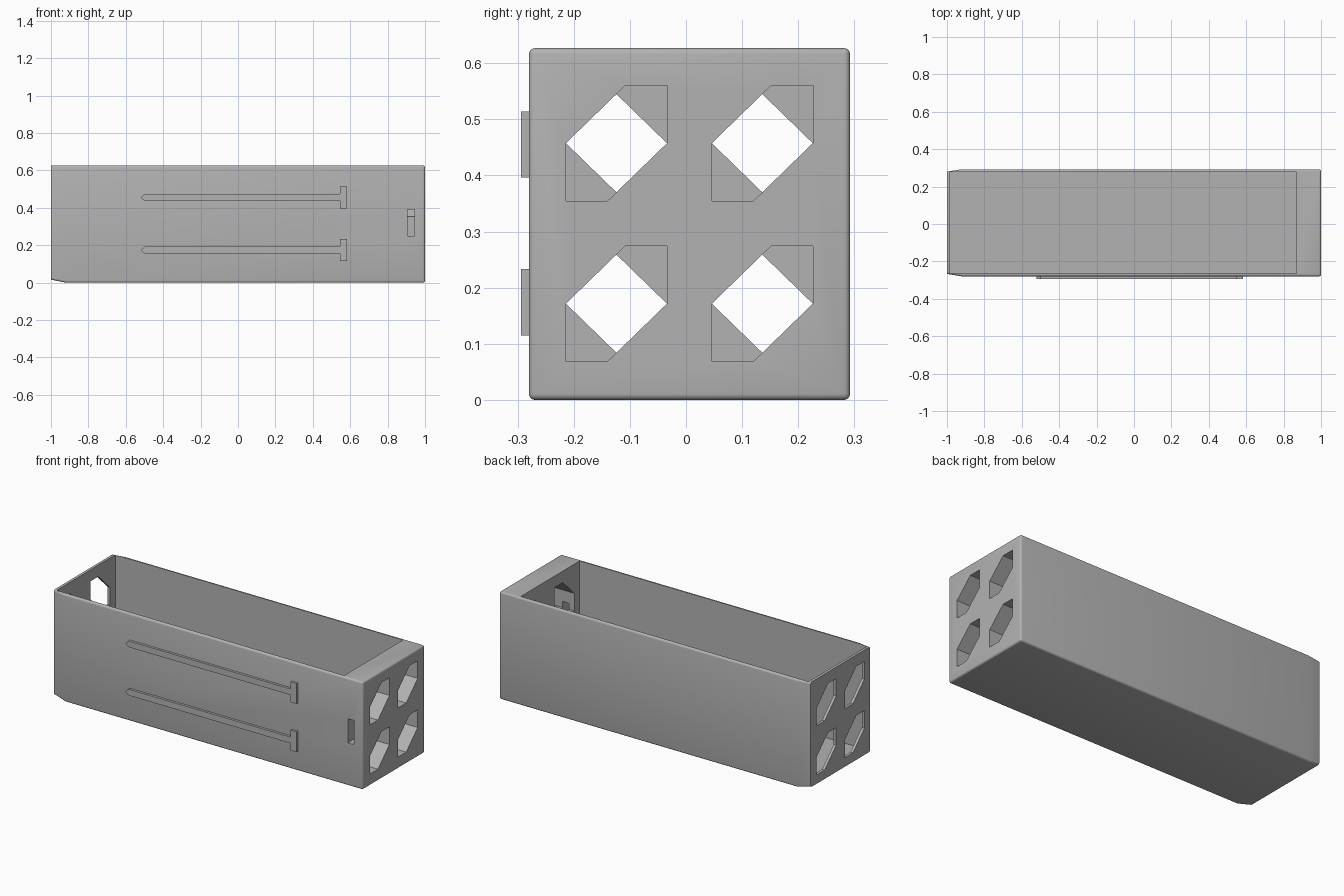
import bpy, bmesh

if "Cube" in bpy.data.objects:
    bpy.data.objects.remove(bpy.data.objects["Cube"])

grey = bpy.data.materials.new("plain_grey")
grey.diffuse_color = (0.45, 0.45, 0.45, 1)
grey.use_nodes = True
grey.node_tree.nodes["Principled BSDF"].inputs["Base Color"].default_value = grey.diffuse_color


def add_object(name, bm):
    bmesh.ops.recalc_face_normals(bm, faces=bm.faces[:])
    mesh = bpy.data.meshes.new(name)
    bm.to_mesh(mesh)
    bm.free()
    mesh.materials.append(grey)
    obj = bpy.data.objects.new(name, mesh)
    bpy.context.collection.objects.link(obj)
    return obj


def loft(bm, rings):
    """Skin a row of matching closed rings and cap both ends."""
    loops = [[bm.verts.new(p) for p in ring] for ring in rings]
    n = len(loops[0])
    for a, b in zip(loops, loops[1:]):
        for i in range(n):
            j = (i + 1) % n
            bm.faces.new((a[i], a[j], b[j], b[i]))
    bm.faces.new(loops[0])
    bm.faces.new(loops[-1][::-1])


def section(x, y0, y1, z0, z1):
    return [(x, y0, z0), (x, y1, z0), (x, y1, z1), (x, y0, z1)]


def box(name, x0, x1, y0, y1, z0, z1):
    bm = bmesh.new()
    loft(bm, [section(x, y0, y1, z0, z1) for x in (x0, x1)])
    return add_object(name, bm)


# Outer body, tapered at the left end, with rounded edges elsewhere
bm = bmesh.new()
loft(bm, [section(-1, -0.267, 0.28, 0.016, 0.627),
          section(-0.92, -0.28, 0.2925, 0.0, 0.627),
          section(1, -0.28, 0.2925, 0.0, 0.627)])
bm.edges.ensure_lookup_table()
rounded = []
for e in bm.edges:
    xs = sorted(v.co.x for v in e.verts)
    if xs[1] - xs[0] > 0.01 or xs[0] > 0.99:
        rounded.append(e)
bmesh.ops.bevel(bm, geom=rounded, offset=0.011, segments=4, profile=0.5,
                affect='EDGES')
body = add_object("tray_body", bm)

# Cutters: open cavity and side slot
cutters = [box("cavity_cutter", -0.984, 0.87, -0.264, 0.277, 0.022, 0.8),
           box("slot_cutter", 0.905, 0.945, -0.35, -0.15, 0.25, 0.39)]

# Cutters: slanted six-sided holes, leaning opposite ways at the two ends
HEX = [(0.016, 0.103), (0.09, 0.103), (0.09, 0.0),
       (-0.016, -0.103), (-0.09, -0.103), (-0.09, 0.0)]
for x0, x1, lean in ((-1.1, -0.9, -1), (0.8, 1.1, 1)):
    for cy in (-0.124, 0.136):
        for cz in (0.1715, 0.4575):
            bm = bmesh.new()
            loft(bm, [[(x, cy + lean * y, cz + z) for y, z in HEX]
                      for x in (x0, x1)])
            cutters.append(add_object("hole_cutter", bm))

bpy.context.view_layer.objects.active = body
body.select_set(True)
for cutter in cutters:
    mod = body.modifiers.new("cut", 'BOOLEAN')
    mod.operation = 'DIFFERENCE'
    mod.solver = 'EXACT'
    mod.object = cutter
    bpy.ops.object.modifier_apply(modifier=mod.name)
    bpy.data.objects.remove(cutter, do_unlink=True)
bpy.ops.object.select_all(action='DESELECT')
body.select_set(True)
bpy.ops.object.shade_smooth_by_angle(angle=0.6)

# Raised T-shaped rails with pointed tips on the front
RAIL = [(-0.52, 0.0), (-0.50, -0.018), (0.545, -0.018), (0.545, -0.059),
        (0.583, -0.059), (0.583, 0.059), (0.545, 0.059), (0.545, 0.018),
        (-0.50, 0.018)]
for name, cz in (("lower_rail", 0.174), ("upper_rail", 0.455)):
    bm = bmesh.new()
    loft(bm, [[(x, y, cz + z) for x, z in RAIL] for y in (-0.294, -0.278)])
    add_object(name, bm)
